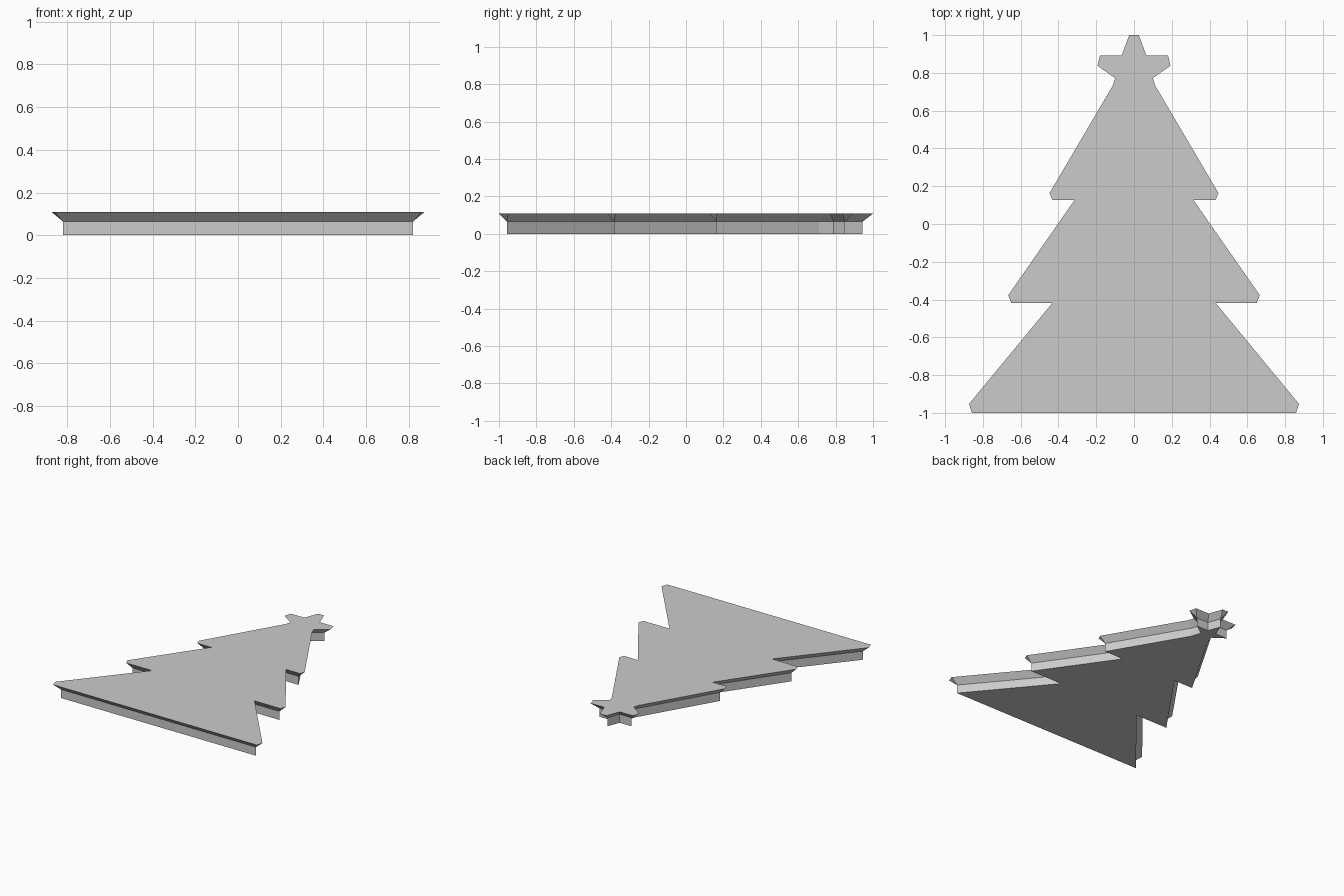
import bpy
import bmesh

if "Cube" in bpy.data.objects:
    bpy.data.objects.remove(bpy.data.objects["Cube"], do_unlink=True)

LIP_Z, TOP_Z = 0.065, 0.108

# Right half of the outline, tip to foot: (body x, y), (top rim x, y)
# A body corner listed twice carries a chamfered rim corner.
OUTLINE = [
    ((0.0, 0.944), (0.025, 1.0)),          # star tip
    ((0.035, 0.85), (0.065, 0.893)),
    ((0.136, 0.85), (0.18, 0.893)),        # star arm
    ((0.136, 0.85), (0.193, 0.838)),
    ((0.049, 0.789), (0.10, 0.772)),       # star notch
    ((0.075, 0.712), (0.114, 0.73)),
    ((0.399, 0.16), (0.447, 0.164)),       # upper tier
    ((0.399, 0.16), (0.432, 0.128)),
    ((0.238, 0.16), (0.314, 0.128)),
    ((0.619, -0.385), (0.666, -0.377)),    # middle tier
    ((0.619, -0.385), (0.65, -0.418)),
    ((0.347, -0.385), (0.432, -0.418)),
    ((0.821, -0.957), (0.873, -0.952)),    # lower tier
    ((0.821, -0.957), (0.858, -1.0)),
]


def full_loop(side):
    """Mirror one half of the outline into a closed loop."""
    half = [pair[side] for pair in OUTLINE]
    return half + [(-x, y) for x, y in reversed(half)]


def add_ring(bm, points, z):
    return [bm.verts.new((x, y, z)) for x, y in points]


def bridge(bm, lower, upper):
    n = len(lower)
    for i in range(n):
        j = (i + 1) % n
        bm.faces.new((lower[i], lower[j], upper[j], upper[i]))


# Straight body wall, then a flared rim up to the flat top
bm = bmesh.new()
rings = [add_ring(bm, full_loop(0), 0),
         add_ring(bm, full_loop(0), LIP_Z),
         add_ring(bm, full_loop(1), TOP_Z)]
for lower, upper in zip(rings, rings[1:]):
    bridge(bm, lower, upper)
bm.faces.new(rings[0])
bm.faces.new(rings[-1])
bmesh.ops.remove_doubles(bm, verts=bm.verts, dist=0.0005)
bmesh.ops.triangulate(bm, faces=[f for f in bm.faces if len(f.verts) > 4])
bmesh.ops.recalc_face_normals(bm, faces=bm.faces)

mesh = bpy.data.meshes.new("tree_plate")
bm.to_mesh(mesh)
bm.free()
tree = bpy.data.objects.new("tree_plate", mesh)
bpy.context.collection.objects.link(tree)

# Plain grey material
grey = bpy.data.materials.new("light_grey")
grey.use_nodes = True
color = (0.6, 0.6, 0.6, 1)
grey.diffuse_color = color
grey.node_tree.nodes["Principled BSDF"].inputs["Base Color"].default_value = color
mesh.materials.append(grey)
